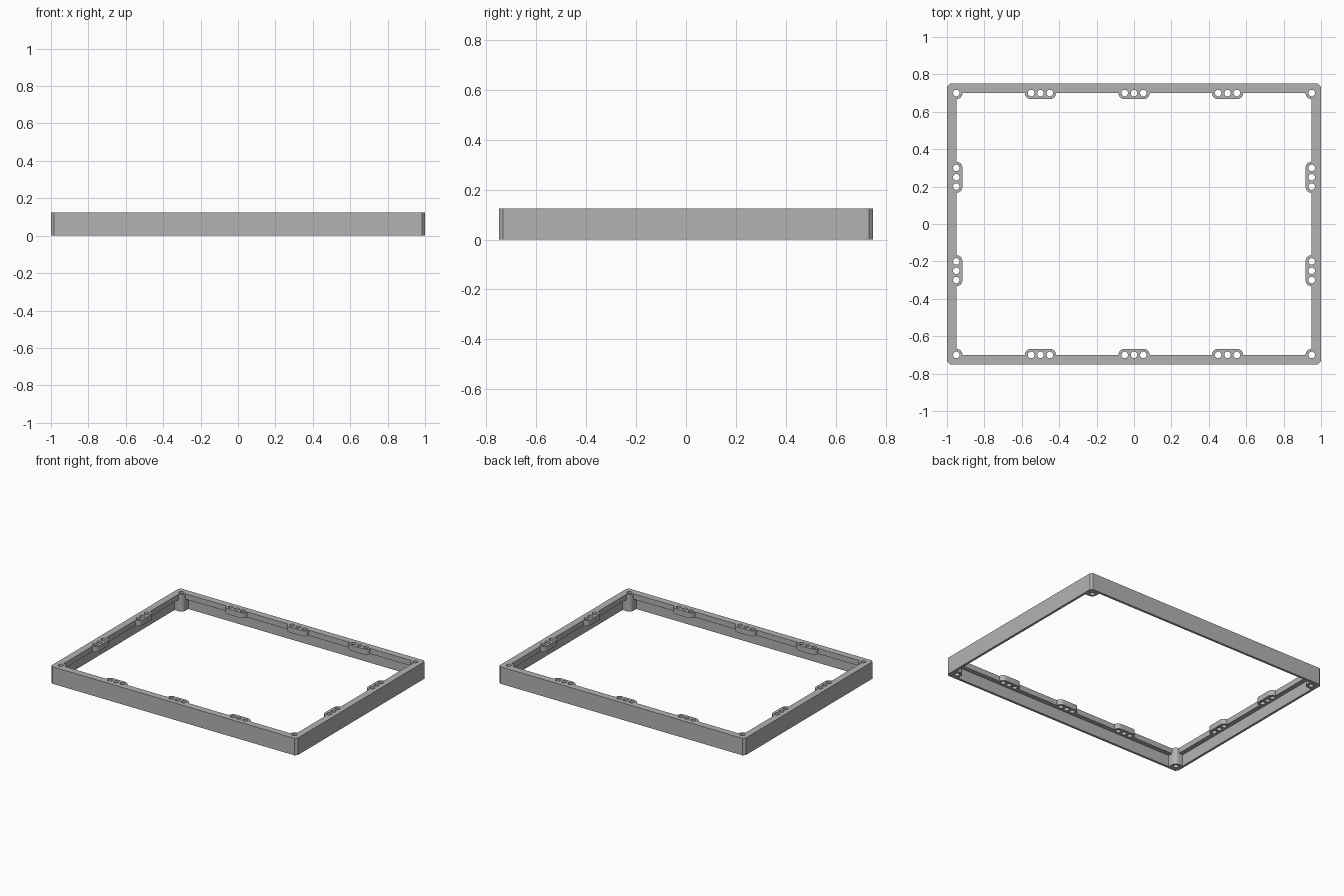
import bpy
from math import cos, sin, radians

if "Cube" in bpy.data.objects:
    bpy.data.objects.remove(bpy.data.objects["Cube"])

HEIGHT, LIP = 0.125, 0.04        # total height, thickness of the top lip
X, Y = 0.95, 0.70                # inner edge of the lip and line of the holes
WALL_X, WALL_Y = 0.983, 0.733    # inside of the thin wall
BOSS, HOLE, STEP = 0.033, 0.0175, 0.05

grey = bpy.data.materials.new("plain grey")
grey.use_nodes = True
colour = (0.45, 0.45, 0.45, 1)
grey.diffuse_color = colour
grey.node_tree.nodes["Principled BSDF"].inputs["Base Color"].default_value = colour


def arc(cx, cy, start, end, r=BOSS, n=8):
    angles = [radians(start + (end - start) * i / n) for i in range(n + 1)]
    return [(cx + r * cos(a), cy + r * sin(a)) for a in angles]


def full_turn(half):
    """Close a half outline by turning it about the centre."""
    return half + [(-x, -y) for x, y in half]


def hole(cx, cy):
    return arc(cx, cy, 0, 360, HOLE, 24)[:-1]


def plate(name, loops, z0, z1):
    """Flat filled outline with openings, extruded between two heights."""
    curve = bpy.data.curves.new(name, "CURVE")
    curve.dimensions = "2D"
    curve.fill_mode = "BOTH"
    curve.extrude = (z1 - z0) / 2
    for loop in loops:
        spline = curve.splines.new("POLY")
        spline.points.add(len(loop) - 1)
        for point, (x, y) in zip(spline.points, loop):
            point.co = (x, y, 0, 1)
        spline.use_cyclic_u = True
    obj = bpy.data.objects.new(name, curve)
    bpy.context.collection.objects.link(obj)
    obj.location.z = (z0 + z1) / 2
    bpy.ops.object.select_all(action="DESELECT")
    obj.select_set(True)
    bpy.context.view_layer.objects.active = obj
    bpy.ops.object.convert(target="MESH")
    obj = bpy.context.object
    obj.data.materials.clear()
    obj.data.materials.append(grey)
    bpy.ops.object.shade_smooth_by_angle(angle=radians(30))


# Outer outline with small chamfered corners
c = 0.016
outer = full_turn([(1, -0.75 + c), (1, 0.75 - c), (1 - c, 0.75), (-1 + c, 0.75)])
corner_holes = [hole(sx * X, sy * Y) for sx in (-1, 1) for sy in (-1, 1)]

# Top lip: inner edge with rounded three-hole tabs and corner bosses
right_side, top_side, tab_holes = [], [], []
for y in (-0.25, 0.25):
    right_side += arc(X, y - STEP, 270, 180) + arc(X, y + STEP, 180, 90)
    tab_holes += [hole(s * X, y + k * STEP) for s in (-1, 1) for k in (-1, 0, 1)]
for x in (0.5, 0, -0.5):
    top_side += arc(x + STEP, Y, 0, -90) + arc(x - STEP, Y, 270, 180)
    tab_holes += [hole(x + k * STEP, s * Y) for s in (-1, 1) for k in (-1, 0, 1)]
right_corner = arc(X, Y, 270, 180)
left_corner = arc(-X, Y, 0, -90)
lip_inner = full_turn(right_side + right_corner + top_side + left_corner)
plate("top_lip_with_tabs", [outer, lip_inner] + corner_holes + tab_holes,
      HEIGHT - LIP, HEIGHT)

# Thin outer wall with screw posts filling the corners
wall_inner = full_turn(
    [(WALL_X, Y - BOSS)] + right_corner + [(X - BOSS, WALL_Y), (BOSS - X, WALL_Y)]
    + left_corner + [(-WALL_X, Y - BOSS)])
plate("outer_wall_with_corner_posts", [outer, wall_inner] + corner_holes,
      0, HEIGHT - LIP)
